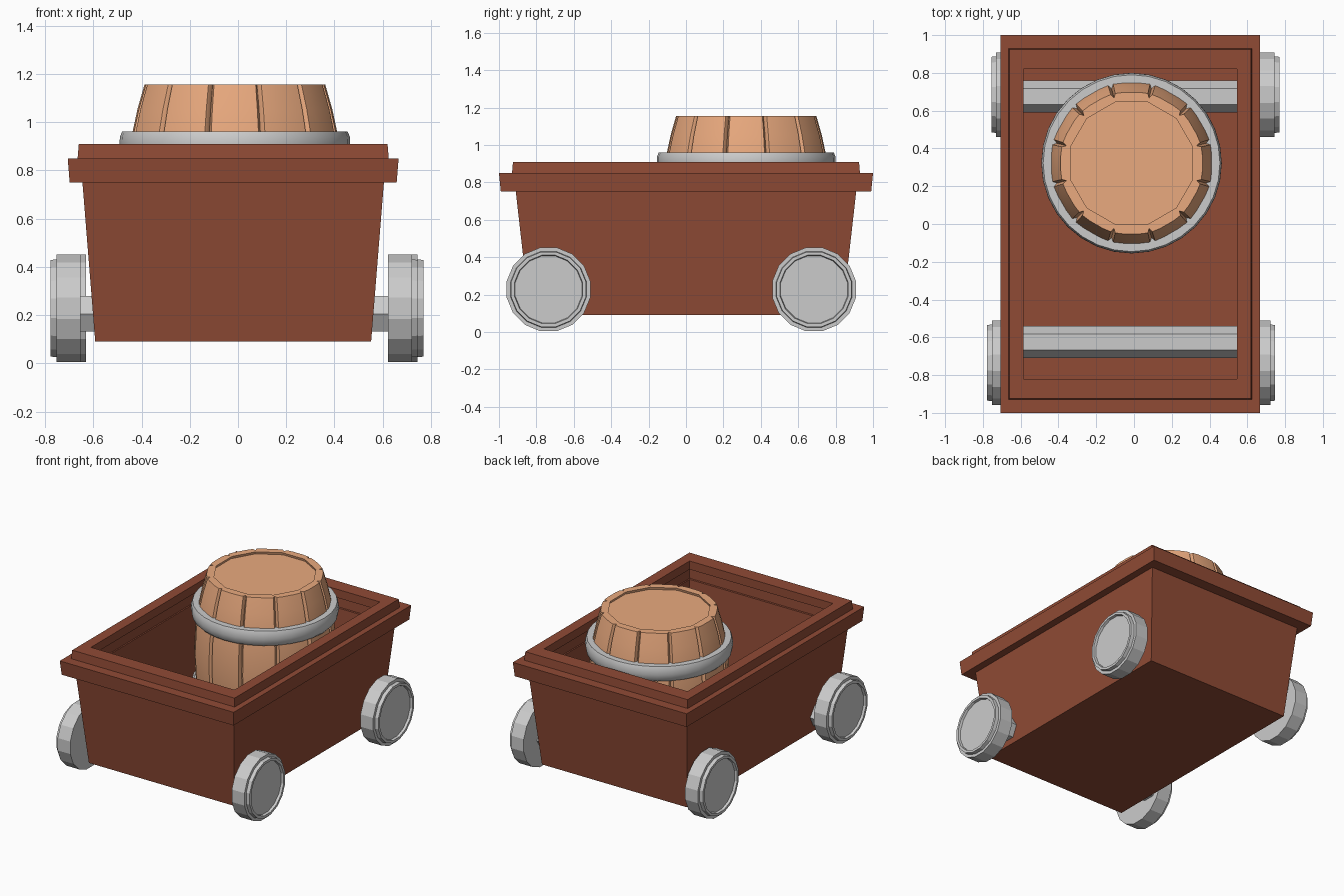
import bpy, bmesh
from math import sin, cos, tan, pi, radians

if "Cube" in bpy.data.objects:
    bpy.data.objects.remove(bpy.data.objects["Cube"])


def material(name, rgb):
    m = bpy.data.materials.new(name)
    m.diffuse_color = (*rgb, 1)
    m.use_nodes = True
    m.node_tree.nodes["Principled BSDF"].inputs["Base Color"].default_value = m.diffuse_color
    return m


CART = material("dark_wood", (0.28, 0.07, 0.036))
OAK = material("barrel_wood", (0.82, 0.40, 0.21))


def loft(name, loops, mat=None, smooth=None):
    """Skin a list of equal-sized point loops and cap both ends."""
    bm = bmesh.new()
    rows = [[bm.verts.new(p) for p in loop] for loop in loops]
    n = len(rows[0])
    for a, b in zip(rows, rows[1:]):
        for i in range(n):
            j = (i + 1) % n
            bm.faces.new((a[i], a[j], b[j], b[i]))
    bm.faces.new(rows[0][::-1])
    bm.faces.new(rows[-1])
    bmesh.ops.recalc_face_normals(bm, faces=bm.faces)
    me = bpy.data.meshes.new(name)
    bm.to_mesh(me)
    bm.free()
    ob = bpy.data.objects.new(name, me)
    bpy.context.collection.objects.link(ob)
    if mat:
        me.materials.append(mat)
    if smooth:
        bpy.ops.object.select_all(action='DESELECT')
        ob.select_set(True)
        bpy.context.view_layer.objects.active = ob
        bpy.ops.object.shade_smooth_by_angle(angle=radians(smooth))
    return ob


def circle(r, z, n, phase=0.0):
    return [(r * cos(phase + 2 * pi * i / n), r * sin(phase + 2 * pi * i / n), z)
            for i in range(n)]


# Cart tub: rectangular loops up the outside, over the rim, down the inside
CX = -0.02
TUB = [(0.572, 0.835, 0.09), (0.625, 0.91, 0.75), (0.678, 0.99, 0.75),
       (0.686, 1.0, 0.85), (0.645, 0.93, 0.85), (0.64, 0.925, 0.91),
       (0.566, 0.82, 0.91), (0.566, 0.82, 0.85), (0.615, 0.89, 0.85),
       (0.61, 0.885, 0.75), (0.60, 0.87, 0.75), (0.567, 0.822, 0.11)]
loft("cart_tub", [[(CX - x, -y, z), (CX + x, -y, z), (CX + x, y, z), (CX - x, y, z)]
                  for x, y, z in TUB], CART)

# Axles and wheels: (end, axle y, wheel y, x offset)
WHEEL = [(0.228, 0), (0.228, 0.10), (0.207, 0.10), (0.204, 0.125),
         (0.186, 0.125), (0.182, 0.108)]
for end, axle_y, wheel_y, dx in (("front", -0.625, -0.735, -0.015),
                                 ("rear", 0.675, 0.685, 0.007)):
    axle = loft(f"{end}_axle", [circle(0.085, z, 6, pi / 2) for z in (-0.66, 0.66)])
    axle.rotation_euler.y = pi / 2
    axle.location = (dx, axle_y, 0.205)
    for side, s in (("left", -1), ("right", 1)):
        w = loft(f"{end}_{side}_wheel", [circle(r, z, 16, pi / 16) for r, z in WHEEL])
        w.rotation_euler.y = s * pi / 2
        w.location = (dx + s * 0.637, wheel_y, 0.228)

# Barrel staves: bulged planks with rounded outer corners
BX, BY, MID, N = -0.013, 0.322, 0.633, 12
upper = [(0.522, 0.375), (0.42, 0.404), (0.327, 0.424), (0.17, 0.447)]
rows = [(-h, r) for h, r in upper] + [(0, 0.455)] + [(h, r) for h, r in upper[::-1]]


def stave_section(r, z):
    t = tan(pi / N)
    w = r * t
    half = [(r - 0.052, (r - 0.052) * t), (r - 0.03, (r - 0.03) * t),
            (r - 0.006, w * 0.86), (r, w * 0.4)]
    pts = [(a, -b, z) for a, b in half]
    return pts + [(a, b, z) for a, b in half[::-1]]


for i in range(N):
    stave = loft(f"barrel_stave_{i + 1}", [stave_section(r, z) for z, r in rows], OAK, 35)
    stave.location = (BX, BY, MID)
    stave.rotation_euler.z = 2 * pi * i / N

# Barrel ends
for name, z0, z1 in (("barrel_lid", 0.46, 0.505), ("barrel_base", -0.505, -0.46)):
    lid = loft(name, [circle(0.345, z, N, pi / N) for z in (z0, z1)], OAK)
    lid.location = (BX, BY, MID)

# Metal hoops, mirrored about the middle of the barrel
HOOP = [(0.40, 0.327), (0.468, 0.327), (0.477, 0.305), (0.478, 0.27),
        (0.472, 0.235), (0.455, 0.217), (0.40, 0.217)]
for name, s in (("upper_hoop", 1), ("lower_hoop", -1)):
    hoop = loft(name, [circle(r, s * z, 32) for r, z in HOOP], None, 40)
    hoop.location = (BX, BY, MID)
